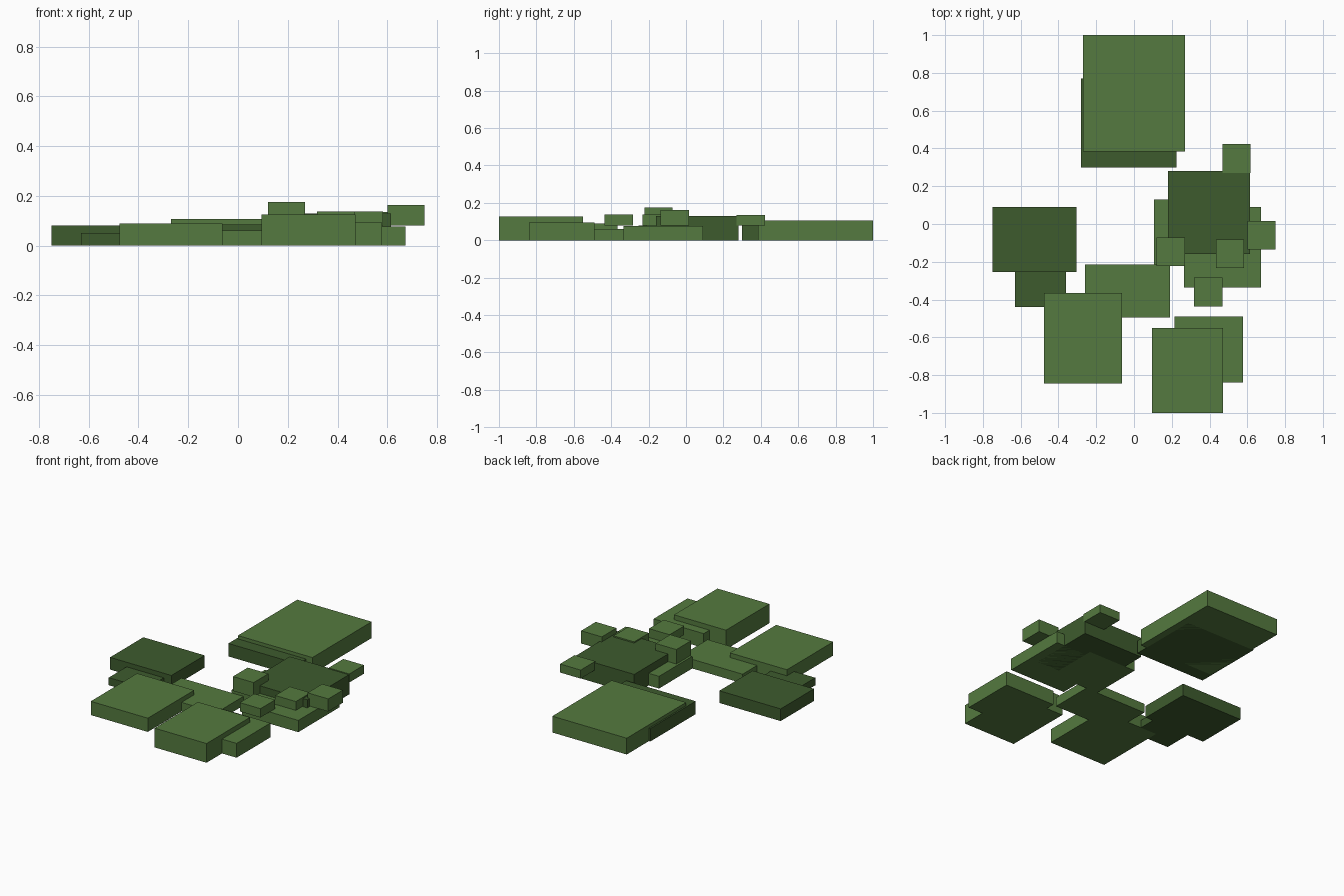
import bpy, bmesh

if "Cube" in bpy.data.objects:
    bpy.data.objects.remove(bpy.data.objects["Cube"])


def material(name, rgb):
    m = bpy.data.materials.new(name)
    m.diffuse_color = (*rgb, 1.0)
    m.use_nodes = True
    m.node_tree.nodes["Principled BSDF"].inputs["Base Color"].default_value = m.diffuse_color
    return m


LIGHT = material("leaf_green", (0.09, 0.195, 0.05))
DARK = material("deep_leaf_green", (0.048, 0.105, 0.027))


def block(name, x, y, z, mat):
    """Axis-aligned box spanning the given ranges."""
    bm = bmesh.new()
    bmesh.ops.create_cube(bm, size=1.0)
    for v in bm.verts:
        v.co = [(r[0] + r[1]) / 2 + c * (r[1] - r[0])
                for c, r in zip(v.co, (x, y, z))]
    mesh = bpy.data.meshes.new(name)
    bm.to_mesh(mesh)
    bm.free()
    mesh.materials.append(mat)
    obj = bpy.data.objects.new(name, mesh)
    bpy.context.collection.objects.link(obj)


# Back bush: large slab with a lower dark slab tucked under it
block("back_bush", (-0.27, 0.27), (0.385, 1.0), (0, 0.107), LIGHT)
block("back_bush_shade", (-0.28, 0.225), (0.30, 0.77), (0, 0.085), DARK)

# Left bush: two dark slabs
block("left_bush", (-0.75, -0.305), (-0.255, 0.09), (0, 0.08), DARK)
block("left_bush_step", (-0.63, -0.36), (-0.44, -0.17), (0, 0.05), DARK)

# Front left bush and the low slab joining it to the middle
block("front_left_bush", (-0.477, -0.063), (-0.845, -0.365), (0, 0.09), LIGHT)
block("middle_low_bush", (-0.26, 0.19), (-0.495, -0.215), (0, 0.06), LIGHT)

# Front right bush
block("front_right_bush", (0.095, 0.472), (-1.0, -0.55), (0, 0.126), LIGHT)
block("front_right_step", (0.215, 0.578), (-0.84, -0.49), (0, 0.094), LIGHT)

# Right cluster: tall dark core with lower slabs around it
block("cluster_core", (0.18, 0.615), (-0.16, 0.28), (0, 0.13), DARK)
block("cluster_front", (0.265, 0.672), (-0.335, 0.09), (0, 0.077), LIGHT)
block("cluster_left", (0.105, 0.45), (-0.215, 0.13), (0, 0.08), LIGHT)

# Small leaf clumps around the cluster: centre x, centre y, top z
clumps = [(0.195, -0.147, 0.175), (0.508, -0.157, 0.138),
          (0.393, -0.36, 0.138), (0.675, -0.06, 0.163),
          (0.543, 0.347, 0.136)]
for i, (cx, cy, top) in enumerate(clumps, 1):
    block(f"leaf_clump_{i}", (cx - 0.075, cx + 0.075),
          (cy - 0.076, cy + 0.076), (0.08, top), LIGHT)
